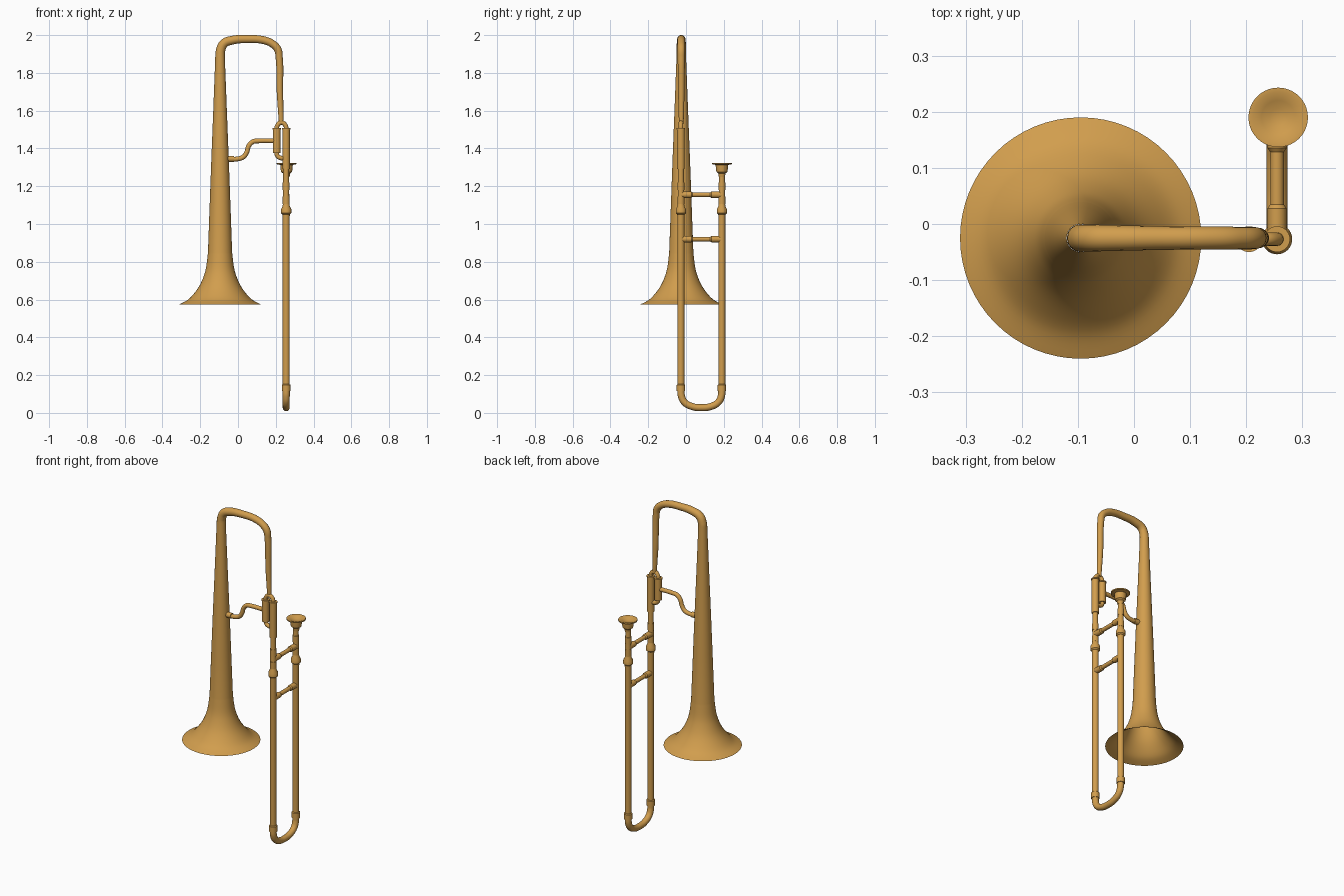
import bpy, bmesh, math
from mathutils import Vector, Matrix

if "Cube" in bpy.data.objects:
    bpy.data.objects.remove(bpy.data.objects["Cube"])

brass = bpy.data.materials.new("brass")
brass.diffuse_color = (0.64, 0.34, 0.075, 1)
brass.use_nodes = True
brass.node_tree.nodes["Principled BSDF"].inputs["Base Color"].default_value = brass.diffuse_color

SX, Y0, Y1 = 0.255, -0.027, 0.19     # slide x, front and back tube y
BX = -0.095                          # bell axis x


def lathe(name, profile, loc, axis='Z', seg=32):
    """Revolve (radius, height) pairs around an axis through loc."""
    bm = bmesh.new()
    vs = [bm.verts.new((r, 0, h)) for r, h in profile]
    es = [bm.edges.new(p) for p in zip(vs, vs[1:])]
    bmesh.ops.spin(bm, geom=vs + es, cent=(0, 0, 0), axis=(0, 0, 1),
                   angle=math.tau, steps=seg, use_duplicate=False)
    bmesh.ops.remove_doubles(bm, verts=bm.verts, dist=1e-5)
    bmesh.ops.recalc_face_normals(bm, faces=bm.faces)
    if axis == 'Y':
        bm.transform(Matrix.Rotation(-math.pi / 2, 4, 'X'))
    me = bpy.data.meshes.new(name)
    bm.to_mesh(me)
    bm.free()
    ob = bpy.data.objects.new(name, me)
    ob.location = loc
    bpy.context.collection.objects.link(ob)
    finish(ob)
    return ob


def finish(ob):
    ob.data.materials.clear()
    ob.data.materials.append(brass)
    bpy.ops.object.select_all(action='DESELECT')
    ob.select_set(True)
    bpy.context.view_layer.objects.active = ob
    bpy.ops.object.shade_smooth_by_angle(angle=math.radians(35))


def smooth(pts, n=8):
    """Catmull-Rom samples through points of any dimension."""
    pts = [Vector(p) for p in pts]
    out = []
    for i in range(len(pts) - 1):
        a, b, c, d = pts[max(i - 1, 0)], pts[i], pts[i + 1], pts[min(i + 2, len(pts) - 1)]
        for k in range(n):
            t = k / n
            out.append(0.5 * (2 * b + (c - a) * t + (2 * a - 5 * b + 4 * c - d) * t * t
                              + (3 * b - a - 3 * c + d) * t ** 3))
    return out + [pts[-1]]


def tube(name, pts):
    """Bevelled curve through (x, y, z, radius) points, turned into a mesh."""
    cu = bpy.data.curves.new(name, 'CURVE')
    cu.dimensions = '3D'
    cu.bevel_depth = 1
    cu.bevel_resolution = 6
    cu.use_fill_caps = True
    sp = cu.splines.new('BEZIER')
    sp.bezier_points.add(len(pts) - 1)
    for bp, p in zip(sp.bezier_points, pts):
        bp.co, bp.radius = p[:3], p[3]
        bp.handle_left_type = bp.handle_right_type = 'AUTO'
    ob = bpy.data.objects.new(name, cu)
    bpy.context.collection.objects.link(ob)
    bpy.ops.object.select_all(action='DESELECT')
    ob.select_set(True)
    bpy.context.view_layer.objects.active = ob
    bpy.ops.object.convert(target='MESH')
    finish(bpy.context.object)


# Bell: long cone with a flared mouth
flare = smooth([(0.215, 0.575), (0.172, 0.598), (0.138, 0.632), (0.108, 0.675),
                (0.086, 0.725), (0.073, 0.775), (0.064, 0.85)], 5)
lathe("bell", [tuple(p) for p in flare] + [(0.055, 1.1), (0.046, 1.345),
      (0.036, 1.6), (0.0265, 1.85), (0.025, 1.9)], (BX, Y0 + .002, 0), seg=64)

# Tuning bow over the top, tapering down to the valve
tube("tuning_bow", [(x, Y0 + .002, z, r) for x, z, r in [
    (BX, 1.89, .025), (-.092, 1.92, .0245), (-.075, 1.955, .024), (-.035, 1.972, .023),
    (.05, 1.979, .021), (.14, 1.972, .0205), (.185, 1.952, .02), (.21, 1.925, .02),
    (.218, 1.88, .019), (.222, 1.7, .017), (.227, 1.58, .014), (.229, 1.53, .012)]])

# Valve sleeves, each with a thin cap
VX = .205
for name, x, lo in (("small_sleeve", VX, 1.375), ("large_sleeve", SX, 1.29)):
    lathe(name, [(0, lo), (.02, lo), (.02, 1.5), (.023, 1.5), (.023, 1.507), (0, 1.507)], (x, Y0, 0))

# Small crooks joining the sleeves above and below
tube("upper_crook", [(VX, Y0, 1.5, .012), (VX + .003, Y0, 1.52, .012), (.23, Y0, 1.537, .012),
                     (SX - .003, Y0, 1.52, .012), (SX, Y0, 1.5, .012)])
tube("lower_crook", [(VX, Y0, 1.38, .012), (.209, Y0, 1.36, .012), (.225, Y0, 1.35, .012),
                     (SX, Y0, 1.349, .012)])

# S-shaped bell brace with a socket at the bell
tube("bell_brace", [(x, Y0, z, .0125) for x, z in [
    (-.06, 1.345), (.0, 1.345), (.028, 1.355), (.046, 1.38), (.058, 1.415),
    (.08, 1.436), (.11, 1.44), (VX, 1.44)]])
tube("bell_brace_socket", [(-.06, Y0, 1.345, .016), (-.022, Y0, 1.345, .016)])

# Slide legs: inner tube, ferrule, outer tube, lower cuff in one profile
for name, y, top in (("front_slide", Y0, 1.3), ("back_slide", Y1, 1.275)):
    lathe(name, [(0, .115), (.023, .115), (.023, .148), (.0185, .152), (.0185, 1.035),
                 (.0195, 1.05), (.027, 1.057), (.027, 1.078), (.0185, 1.095),
                 (.0165, 1.12), (.0155, top), (0, top)], (SX, y, 0))

# Slightly wider collars where the braces meet the front leg and mouthpipe
for z in (1.125, 1.2):
    for side, y in (("front", Y0), ("back", Y1)):
        lathe(side + "_collar", [(.0155, z - .02), (.0185, z - .02), (.0185, z + .02),
                                 (.0155, z + .02)], (SX, y, 0))

# Bottom bow of the slide
M = (Y0 + Y1) / 2
tube("slide_bow", [(SX, M + dy, z, r) for dy, z, r in [
    (-.1085, .125, .019), (-.106, .09, .019), (-.09, .057, .0185), (-.05, .034, .0185),
    (0, .0275, .0185), (.05, .034, .0185), (.09, .057, .0185), (.106, .09, .019),
    (.1085, .125, .019)]])

# Cross braces with thicker sockets at both ends
W = Y1 - Y0
for name, z in (("upper_slide_brace", 1.155), ("lower_slide_brace", .92)):
    half = [(.017, 0), (.017, .055), (.012, .062)]
    prof = half + [(r, W - h) for r, h in reversed(half)]
    lathe(name, prof, (SX, Y0, z), 'Y', 24)

# Mouthpiece: shank, cup, wide rim and hollow
lathe("mouthpiece", [(0, 1.25), (.0165, 1.25), (.019, 1.268), (.029, 1.276), (.0315, 1.29),
                     (.033, 1.313), (.053, 1.317), (.053, 1.324), (.045, 1.324),
                     (.03, 1.318), (.015, 1.312), (0, 1.31)], (SX + .002, Y1, 0), seg=40)
